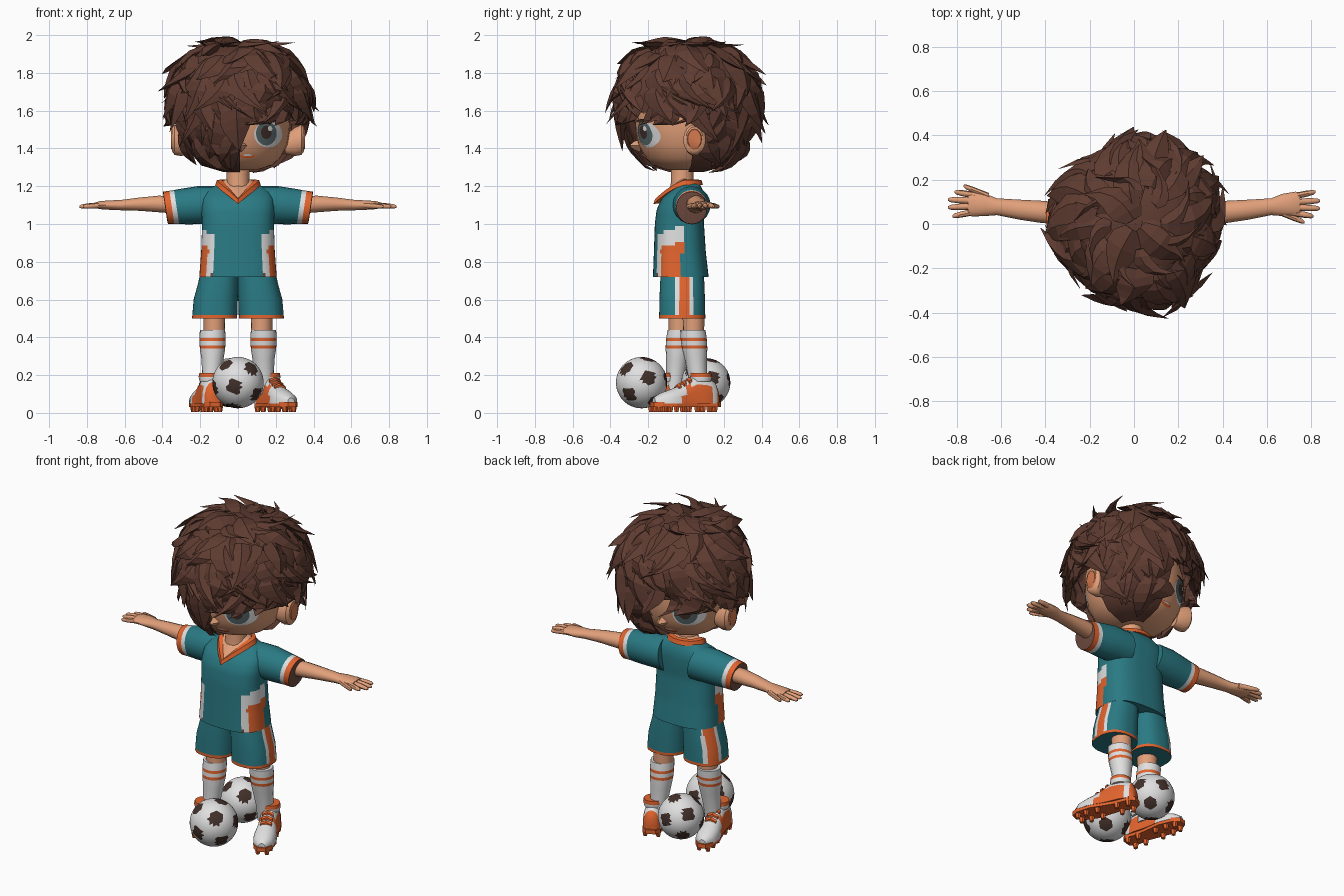
import bpy, math, random
from mathutils import Vector

if "Cube" in bpy.data.objects:
    bpy.data.objects.remove(bpy.data.objects["Cube"])
random.seed(4)

def mat(name, r, g, b):
    m = bpy.data.materials.new(name)
    lin = lambda c: ((c / 255 + 0.055) / 1.055) ** 2.4
    m.diffuse_color = (lin(r), lin(g), lin(b), 1)
    m.use_nodes = True
    m.node_tree.nodes["Principled BSDF"].inputs["Base Color"].default_value = m.diffuse_color
    return m

HAIR = mat("hair_brown", 95, 60, 49)
SKIN = mat("skin", 226, 160, 122)
TEAL = mat("teal", 42, 122, 132)
ORANGE = mat("orange", 226, 100, 46)
WHITE = mat("white", 224, 224, 224)
DARK = mat("dark_brown", 66, 48, 42)
IRIS = mat("eye_grey", 88, 104, 106)
BAND = mat("stripe_brown", 112, 76, 64)
EAR = mat("ear_skin", 214, 122, 80)

def make(name, verts, faces, mats, rule=None, smooth=True):
    me = bpy.data.meshes.new(name)
    me.from_pydata([tuple(v) for v in verts], [], faces)
    for m in mats:
        me.materials.append(m)
    if rule:
        for p in me.polygons:
            p.material_index = rule(p.center)
    ob = bpy.data.objects.new(name, me)
    bpy.context.collection.objects.link(ob)
    if smooth:
        bpy.ops.object.select_all(action='DESELECT')
        ob.select_set(True)
        bpy.context.view_layer.objects.active = ob
        bpy.ops.object.shade_smooth_by_angle(angle=math.radians(45))
    return ob

def ring(cx, cy, cz, a, b, n=16, axis='z', p=2.0):
    pts = []
    for i in range(n):
        t = 2 * math.pi * i / n
        c, s = math.cos(t), math.sin(t)
        u = a * math.copysign(abs(c) ** (2 / p), c)
        v = b * math.copysign(abs(s) ** (2 / p), s)
        pts.append((cx + u, cy + v, cz) if axis == 'z' else (cx, cy + u, cz + v))
    return pts

def loft(name, rings, mats, rule=None, smooth=True):
    n = len(rings[0])
    verts = [v for r in rings for v in r]
    faces = [(k * n + i, k * n + (i + 1) % n, (k + 1) * n + (i + 1) % n, (k + 1) * n + i)
             for k in range(len(rings) - 1) for i in range(n)]
    faces += [tuple(range(n))[::-1], tuple(range(len(verts) - n, len(verts)))]
    return make(name, verts, faces, mats, rule, smooth)

def interp(table, x):
    for a, b in zip(table, table[1:]):
        if x <= b[0]:
            t = max(0, (x - a[0]) / (b[0] - a[0]))
            return [p + (q - p) * t for p, q in zip(a[1:], b[1:])]
    return list(table[-1][1:])

# --- shirt body: z, half width, front y, back y
body = [(.72, .205, -.175, .12), (.85, .195, -.17, .105), (1.0, .19, -.165, .095), (1.08, .195, -.155, .1),
        (1.14, .19, -.125, .1), (1.18, .16, -.075, .09), (1.215, .1, -.035, .07)]
def shirt_rule(c):
    if c.z < .99 and abs(c.x) > .11 and c.y < -.02:
        if c.y < -.152:
            return 3 if abs(c.x) > .13 and c.z < .93 else 0
        if c.z > .89 + .3 * (c.y + .08) or c.y < -.135:
            return 2 if c.z < .98 + .4 * (c.y + .06) else 0
        return 1
    return 0
rings = []
for k in range(25):
    z = .72 + .495 * k / 24
    w, f, b = interp(body, z)
    rings.append(ring(0, (f + b) / 2, z, w, (b - f) / 2, 64, p=2.7))
loft("shirt", rings, [TEAL, ORANGE, WHITE, BAND], shirt_rule)

# --- V collar and open neckline
path = []
for i in range(32):
    t = 2 * math.pi * i / 32
    if i <= 16:
        path.append(Vector((.1 * math.cos(t), -.01 + .08 * math.sin(t), 1.222)))
    else:
        p = (i - 24) / 8
        q = 1 - abs(p)
        path.append(Vector((.1 * p, -.01 - .142 * q ** .75, 1.222 - .1 * q)))
cv, cf = [], []
for i, p in enumerate(path):
    out = Vector((p.x, p.y + .01, 0)).normalized()
    cv += [p - out * .012 + Vector((0, 0, .014)), p + out * .012 + Vector((0, 0, .01)),
           p + out * .02 - Vector((0, 0, .016)), p - out * .016 - Vector((0, 0, .012))]
    j = (i + 1) % 32
    cf += [(4 * i + k, 4 * j + k, 4 * j + (k + 1) % 4, 4 * i + (k + 1) % 4) for k in range(4)]
make("collar", cv, cf, [ORANGE])
make("neckline", path + [Vector((0, -.03, 1.26))], [(i, (i + 1) % 32, 32) for i in range(32)], [SKIN])
loft("neck", [ring(0, -.02, z, r, r) for z, r in ((1.15, .07), (1.22, .06), (1.34, .06))], [SKIN])

def shoe(heel, toe):
    h, t = Vector((*heel, 0)), Vector((*toe, 0))
    d = (t - h).normalized()
    side = Vector((-d.y, d.x, 0))
    at = lambda q, w, z: h + d * q + side * w + Vector((0, 0, z))
    secs = [(0, .03, .12), (.02, .05, .165), (.05, .055, .18), (.08, .058, .19), (.11, .057, .194), (.14, .056, .195),
            (.17, .057, .175), (.2, .059, .155), (.235, .063, .138), (.27, .065, .125), (.33, .055, .105), (.37, .02, .08)]
    def rule(c):
        q = (c - h).dot(d)
        return 1 if q < .02 or (.05 < q < .2 and c.z < .15) or (.2 < q < .24 and c.z < .1) or c.z > .19 else 0
    loft("shoe_upper", [[at(q, w * math.cos(a), .05 + (z - .05) * max(0, math.sin(a)) ** .7)
                         for a in [2 * math.pi * i / 20 for i in range(20)]] for q, w, z in secs], [WHITE, ORANGE], rule)
    loft("shoe_sole", [[at(q, w * 1.1 * math.cos(a), .045 + .018 * math.sin(a)) for a in
                        [math.pi / 4 + math.pi / 2 * i for i in range(4)]] for q, w, z in
                       [(-.01, .035, 0), (.02, .066, 0), (.12, .06, 0), (.26, .082, 0), (.34, .066, 0), (.38, .03, 0)]],
         [ORANGE], smooth=False)
    for q in (.03, .1, .22, .29, .345):
        for w in (-.037, .037):
            c = at(q, w * (.7 if q > .3 else 1), 0)
            loft("stud", [ring(c.x, c.y, z, r, r, 6) for z, r in ((.004, .012), (.036, .018))], [ORANGE], smooth=False)
    for q, z in ((.17, .18), (.2, .163), (.23, .147)):
        loft("lace", [[at(q + a, w, z + b - abs(w) * .4) for a, b in ((-.007, -.015), (.007, -.022), (.007, .002), (-.007, .01))]
                      for w in (-.032, 0, .032)], [ORANGE], smooth=False)
    c = at(.095, 0, 0)
    loft("shoe_cuff", [ring(c.x, c.y, z, r, r, 14) for z, r in ((.165, .054), (.19, .06), (.21, .056))], [WHITE, ORANGE],
         lambda c: int(c.z > .185))

# --- paired limbs
for s in (1, -1):
    # sleeve with white and orange cuff
    sl = [(.1, 1.1, .1, .1), (.2, 1.1, .1, .1), (.28, 1.093, .095, .09), (.325, 1.09, .09, .085),
          (.35, 1.088, .088, .084), (.383, 1.085, .086, .082), (.385, 1.085, .076, .072)]
    rings = [[(s * (x + (z - c) * .15), y, z) for x, y, z in ring(x, .03, c, ry, rz, 20, 'x')] for x, c, rz, ry in sl]
    def sleeve_rule(c):
        q = abs(c.x) - (c.z - 1.09) * .15
        return 3 if q > .3845 else 2 if q > .351 else 1 if q > .326 else 0
    loft("sleeve", rings, [TEAL, WHITE, ORANGE, BAND], sleeve_rule)
    # arm and palm
    loft("arm", [ring(s * x, y, z, ry, rz, 14, 'x') for x, y, z, ry, rz in
                 ((.3, .045, 1.1, .05, .048), (.42, .055, 1.106, .05, .045), (.52, .065, 1.105, .045, .036),
                  (.62, .078, 1.1, .038, .028), (.67, .086, 1.1, .05, .026), (.73, .09, 1.1, .056, .022), (.75, .09, 1.1, .05, .016))], [SKIN])
    # fingers and thumb, the left thumb turned back: start x, y, end x, y
    for x0, y0, x1, y1 in ((.72, .05, .81, .035), (.73, .075, .84, .07), (.73, .1, .84, .105), (.72, .125, .82, .145), (.655, .055, .77, .008)):
        loft("finger", [ring(s * (x0 + (x1 - x0) * t), .09 + s * (y0 + (y1 - y0) * t - .09), 1.1 - .008 * t, r, r, 8, 'x')
                        for t, r in ((0, .015), (.6, .014), (.9, .011), (1, .005))], [SKIN])
    # shorts leg with side stripe and hem
    mid = -.008 if s > 0 else .045
    def shorts_rule(c, s=s, mid=mid):
        if .501 < c.z < .517:
            return 1
        if s * c.x > .16 and c.z > .517 and abs(c.y - mid) < .046:
            return 1 if abs(c.y - mid) < .029 else 2
        return 0
    rows = [(.5, .124, .119, .122), (.517, .123, .119, .122), (.6, .118, .117, .12), (.68, .106, .107, .118), (.77, .095, .097, .11)]
    loft("shorts_leg", [ring(s * cx, -.02, z, rx, ry, 72, p=2.4) for z, cx, rx, ry in rows],
         [TEAL, ORANGE, WHITE], shorts_rule)
    # leg and striped sock
    ly = .04 if s > 0 else -.035
    loft("leg", [ring(s * .125, ly, z, r, r) for z, r in ((.42, .056), (.54, .058))], [SKIN])
    sock = [(.1, .045), (.2, .05), (.28, .058), (.34, .067), (.357, .068), (.38, .069), (.397, .069), (.44, .067)]
    loft("sock", [ring(s * (.135 if z > .25 else .14), ly + s * (.4 - z) * .1, z, r, r) for z, r in sock], [WHITE, ORANGE],
         lambda c: 1 if .34 < c.z < .357 or .38 < c.z < .397 else 0)
shoe((.125, .165), (.29, -.19))
shoe((-.125, -.205), (-.215, .145))

# --- two patched balls
gold = (1 + 5 ** .5) / 2
spots = [Vector(v).normalized() for a in (1, -1) for b in (gold, -gold) for v in ((0, a, b), (a, b, 0), (b, 0, a))]
for name, loc, r in (("front_ball", (0, -.235, .16), .136), ("rear_ball", (-.04, .105, .16), .13)):
    bpy.ops.mesh.primitive_ico_sphere_add(subdivisions=4, radius=r, location=loc, rotation=(.4, .3, .5))
    ob = bpy.context.object
    ob.name = name
    ob.data.materials.append(WHITE)
    ob.data.materials.append(DARK)
    for p in ob.data.polygons:
        p.material_index = int(max(p.center.normalized().dot(v) for v in spots) > math.cos(.3))
    bpy.ops.object.shade_smooth_by_angle()

# --- head, the left half faces backwards
skull = [(1.285, .1), (1.31, .18), (1.35, .225), (1.42, .262), (1.5, .275), (1.6, .28), (1.72, .25), (1.8, .15)]
loft("head", [ring(0, 0, z, r, r * .97, 32) for z, r in skull], [SKIN])

def face_patch(name, cx, cz, rx, rz, off, m, s):
    pts = []
    for k in range(5):
        for i in range(20):
            a = 2 * math.pi * i / 20
            x, z = cx + rx * k / 4 * math.cos(a), cz + rz * k / 4 * math.sin(a)
            r = interp(skull, z)[0]
            pts.append((s * x, -s * (.97 * math.sqrt(max(0, r * r - x * x)) + off), z))
    make(name, pts, [(k * 20 + i, k * 20 + (i + 1) % 20, k * 20 + 20 + (i + 1) % 20, k * 20 + 20 + i)
                     for k in range(4) for i in range(20)], [m])

for s in (1, -1):
    face_patch("eye_white", .16, 1.475, .075, .07, .004, WHITE, s)
    face_patch("iris", .15, 1.48, .055, .064, .006, IRIS, s)
    face_patch("pupil", .15, 1.485, .028, .036, .008, DARK, s)
    face_patch("eye_shine", .17, 1.505, .012, .014, .0095, WHITE, s)
    face_patch("eyelid", .155, 1.546, .06, .009, .009, DARK, s)
    face_patch("mouth", .05, 1.36, .04, .012, .005, ORANGE, s)
    face_patch("teeth", .05, 1.365, .028, .005, .008, WHITE, s)
    # nose
    loft("nose", [[(s * .015 + a * r, s * y, 1.415 + b * r) for a, b in ((1, 0), (0, 1), (-1, 0), (0, -1))]
                  for y, r in ((-.24, .035), (-.275, .022), (-.295, .006))], [SKIN])
    # ear with inner hollow
    for nm, m, k, dx in (("ear", SKIN, 1, 0), ("inner_ear", EAR, .78, .005)):
        loft(nm, [ring(s * (x + dx), .045, 1.435 + (x - .3) * .3, ry * k, rz * k, 16, 'x') for x, ry, rz in
                  ((.25, .035, .05), (.3, .055, .075), (.335, .06, .08), (.35, .045, .065))], [m])

# --- hair shell: profile from crown to nape, width factor by heading
prof = [(0, .002, 1.95), (1, .14, 1.94), (2, .26, 1.885), (3, .335, 1.79), (4, .362, 1.69), (5, .352, 1.59),
        (6, .325, 1.49), (7, .285, 1.39), (8, .215, 1.31), (9, .09, 1.275)]
spread = [(0, .95), (45, 1.02), (75, 1.06), (100, 1), (120, .86), (140, .95), (180, .98), (225, .88),
          (270, .96), (290, 1.03), (330, .92), (360, .95)]
def open_face(a):
    c, s = math.cos(a), math.sin(a)
    return (c > .05 and s < .1) or (c < -.05 and s > -.1)
def scalp(u, a, off=0):
    r, z = interp(prof, u)
    r *= interp(spread, math.degrees(a) % 360)[0]
    p = Vector((.01 + r * math.cos(a), r * math.sin(a), z))
    return p + (p - Vector((0, 0, 1.58))).normalized() * off
N = 48
hv = [scalp(k / 2, 2 * math.pi * i / N) for k in range(19) for i in range(N)]
hf = [(k * N + i, k * N + (i + 1) % N, k * N + N + (i + 1) % N, k * N + N + i) for k in range(18) for i in range(N)
      if k < 10 or not open_face(2 * math.pi * (i + .5) / N)]
make("hair_shell", hv, hf, [HAIR])

# --- tapered hair locks swept over the shell
lv, lf = [], []
def lock(u0, a0, length, swirl, width, lift):
    base = len(lv)
    for k in range(6):
        t = k / 5
        a = a0 + swirl * t * t
        limit = 5.6 if open_face(a0 + swirl) else 8.8
        c = scalp(min(u0 + length * t, limit - .4 * (1 - t)), a, .012 + lift * t * t)
        w = width * (.5, .95, 1, .8, .45, .03)[k]
        side = Vector((-math.sin(a), math.cos(a), .35 * math.sin(a0 * 7))).normalized()
        out = (c - Vector((0, 0, 1.58))).normalized()
        lv.extend([c + side * w, c + out * w * .35, c - side * w, c - out * w * .35])
    for k in range(5):
        b = base + 4 * k
        lf.extend([(b + i, b + (i + 1) % 4, b + 4 + (i + 1) % 4, b + 4 + i) for i in range(4)])
for u0, count in ((.4, 5), (1.2, 11), (2, 18), (2.8, 22), (3.5, 24), (4.3, 24), (5.2, 22), (6.2, 20)):
    for i in range(count):
        a = 2 * math.pi * (i + random.uniform(-.5, .5)) / count
        if u0 > 4.5 and open_face(a):
            continue
        lock(u0 + random.uniform(-.3, .3), a, random.uniform(1.4, 2.5), random.uniform(-.5, .6), random.uniform(.045, .095),
             random.uniform(.01, .085) if u0 < 5 else random.uniform(0, .02))
# loose crown tufts
for i in range(8):
    lock(.8, i * .8, 1.1, .7, .045, random.uniform(.05, .085))
make("hair_locks", lv, lf, [HAIR], smooth=False)
